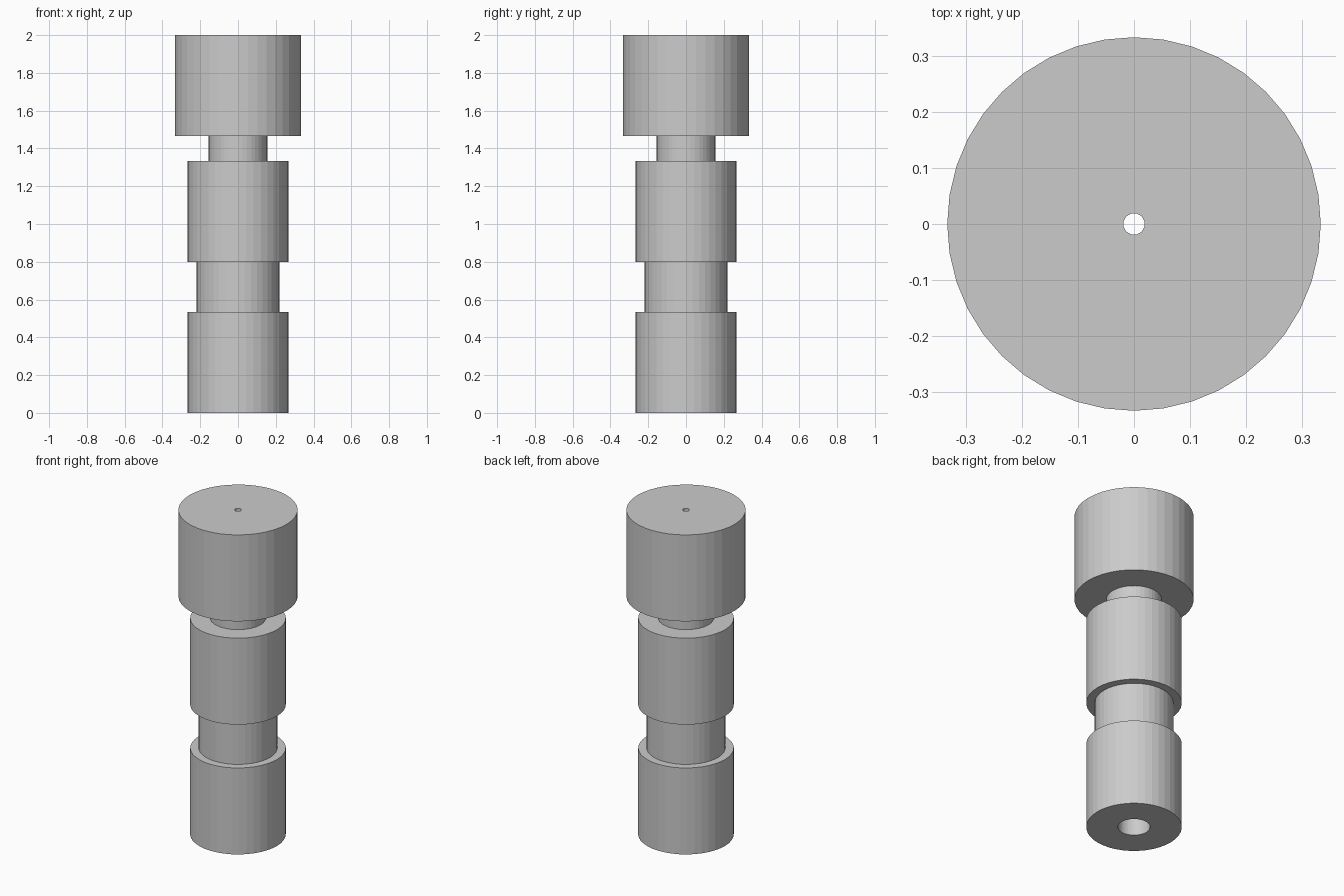
import bpy
import bmesh
from math import tau
from mathutils import Matrix, Vector

cube = bpy.data.objects.get("Cube")
if cube:
    bpy.data.objects.remove(cube)

SEGMENTS = 40

grey = bpy.data.materials.new("plain grey")
grey.use_nodes = True
colour = (0.6, 0.6, 0.6, 1)
grey.diffuse_color = colour
grey.node_tree.nodes["Principled BSDF"].inputs["Base Color"].default_value = colour


def turned_part(name, profile):
    """Revolve a closed (radius, height) profile about the z axis."""
    bm = bmesh.new()
    rings = []
    for i in range(SEGMENTS):
        turn = Matrix.Rotation(tau * i / SEGMENTS, 3, "Z")
        rings.append([bm.verts.new(turn @ Vector((r, 0, z))) for r, z in profile])
    for i, ring in enumerate(rings):
        following = rings[(i + 1) % SEGMENTS]
        for j in range(len(profile)):
            k = (j + 1) % len(profile)
            bm.faces.new((ring[j], following[j], following[k], ring[k]))
    bmesh.ops.recalc_face_normals(bm, faces=bm.faces)
    mesh = bpy.data.meshes.new(name)
    bm.to_mesh(mesh)
    bm.free()
    mesh.materials.append(grey)
    obj = bpy.data.objects.new(name, mesh)
    bpy.context.collection.objects.link(obj)
    return obj


# Stepped shaft: two drums, a waist, a neck and a wide head
outline = [
    (0.267, 0), (0.267, 0.533),
    (0.22, 0.533), (0.22, 0.8),
    (0.267, 0.8), (0.267, 1.333),
    (0.155, 1.333), (0.155, 1.467),
    (0.333, 1.467), (0.333, 2),
]

# Wide bore from below, continued by a fine hole through the head
bore = [(0.019, 2), (0.019, 1.467), (0.09, 1.467), (0.09, 0)]

turned_part("stepped_shaft", outline + bore)
